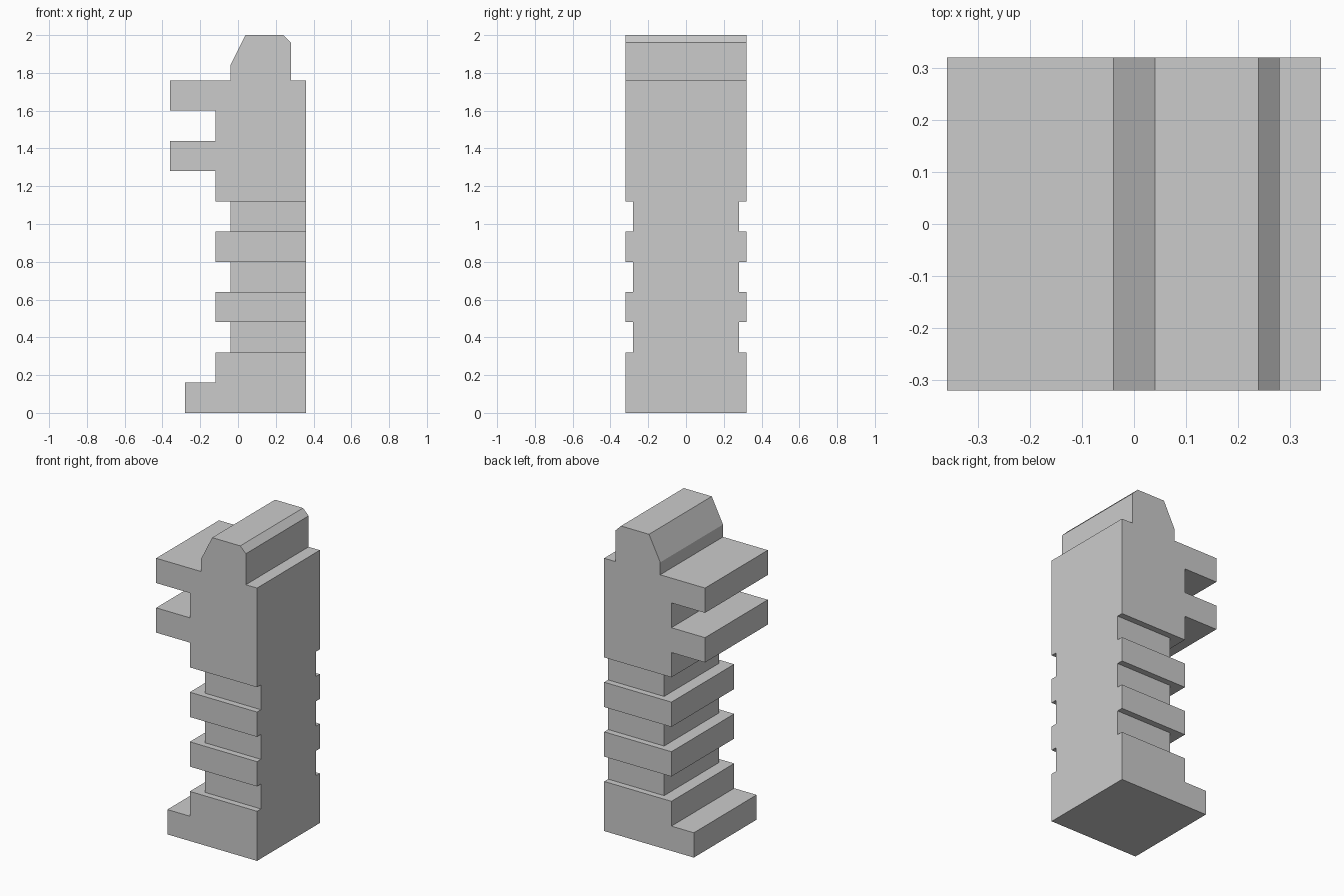
import bpy, bmesh
from mathutils import Vector

if "Cube" in bpy.data.objects:
    bpy.data.objects.remove(bpy.data.objects["Cube"])


def add_prism(bm, points, extrude):
    """Extrude a closed 3D outline along a vector."""
    face = bm.faces.new([bm.verts.new(p) for p in points])
    res = bmesh.ops.extrude_face_region(bm, geom=[face], use_keep_orig=True)
    verts = [g for g in res["geom"] if isinstance(g, bmesh.types.BMVert)]
    bmesh.ops.translate(bm, verts=verts, vec=Vector(extrude))


def make_object(name, bm):
    bmesh.ops.recalc_face_normals(bm, faces=bm.faces[:])
    mesh = bpy.data.meshes.new(name)
    bm.to_mesh(mesh)
    bm.free()
    obj = bpy.data.objects.new(name, mesh)
    bpy.context.collection.objects.link(obj)
    return obj


# Side outline: foot, column, two prongs and the bevelled top ridge
outline = [
    (-0.28, 0), (0.36, 0), (0.36, 1.76), (0.28, 1.76), (0.28, 1.96),
    (0.24, 2.0), (0.04, 2.0), (-0.04, 1.84), (-0.04, 1.76),
    (-0.36, 1.76), (-0.36, 1.60), (-0.12, 1.60), (-0.12, 1.44),
    (-0.36, 1.44), (-0.36, 1.28), (-0.12, 1.28),
    (-0.12, 0.16), (-0.28, 0.16),
]
bm = bmesh.new()
add_prism(bm, [(x, -0.32, z) for x, z in outline], (0, 0.64, 0))
body = make_object("grip_body", bm)

# Three U-shaped grooves around the column, open on the flat +x face
groove = [
    (-0.5, -0.5), (0.5, -0.5), (0.5, -0.28), (-0.04, -0.28),
    (-0.04, 0.28), (0.5, 0.28), (0.5, 0.5), (-0.5, 0.5),
]
bm = bmesh.new()
for z in (0.32, 0.64, 0.96):
    top = z + 0.16
    add_prism(bm, [(x, y, z) for x, y in groove], (0, 0, top - z))
cutter = make_object("groove_cutter", bm)
cutter.hide_render = True

# Cut the grooves, then discard the cutter
mod = body.modifiers.new("grooves", "BOOLEAN")
mod.operation = "DIFFERENCE"
mod.solver = "EXACT"
mod.object = cutter
bpy.context.view_layer.objects.active = body
body.select_set(True)
bpy.ops.object.modifier_apply(modifier=mod.name)
bpy.data.objects.remove(cutter)
